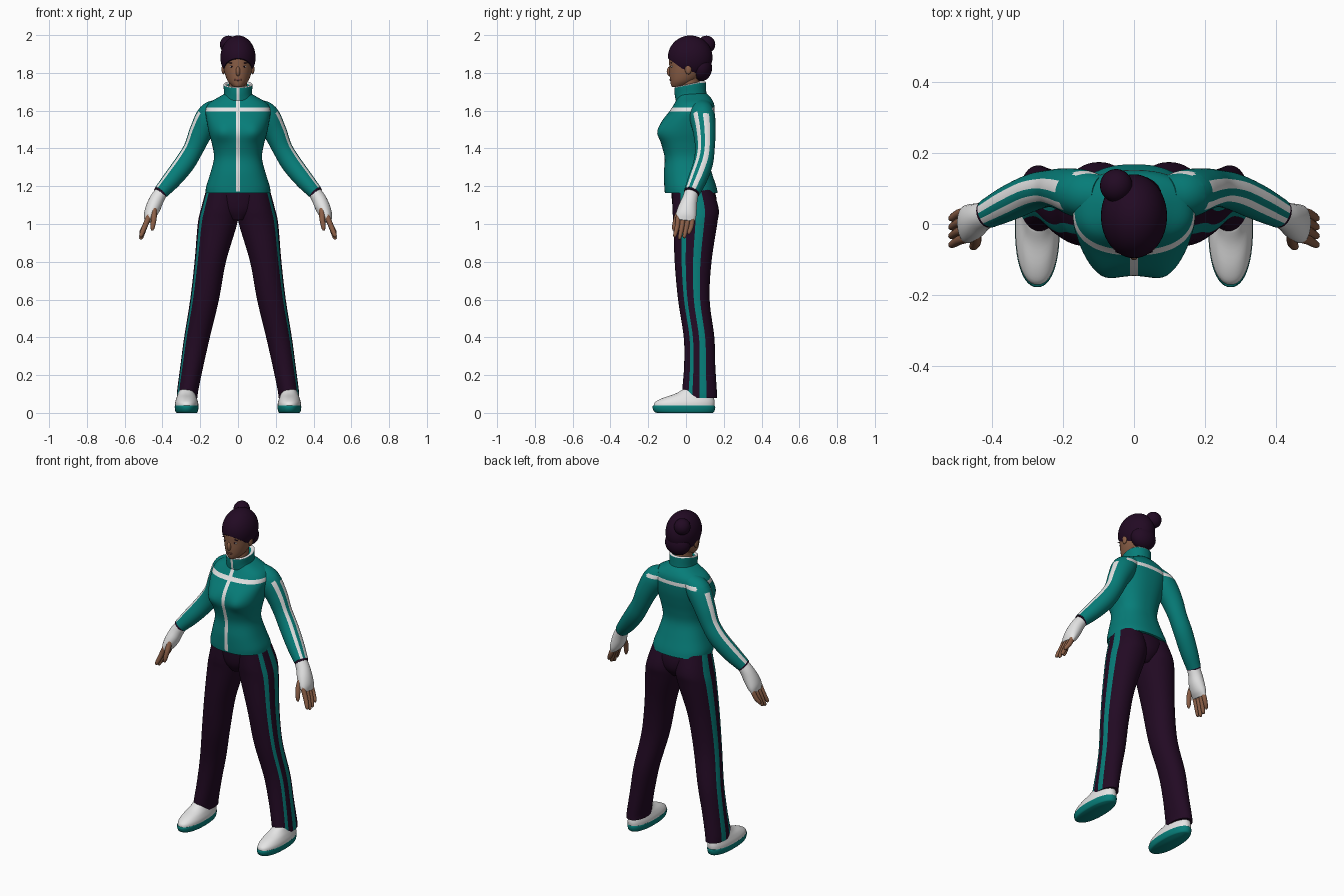
import bpy, bmesh, math
from mathutils import Vector, Matrix

cube = bpy.data.objects.get("Cube")
if cube:
    bpy.data.objects.remove(cube)


def material(name, *rgb):
    m = bpy.data.materials.new(name)
    m.use_nodes = True
    m.diffuse_color = (*rgb, 1)
    bsdf = m.node_tree.nodes["Principled BSDF"]
    bsdf.inputs["Base Color"].default_value = (*rgb, 1)
    bsdf.inputs["Roughness"].default_value = 0.8
    return m


TEAL = material("teal", 0.002, 0.205, 0.19)
PLUM = material("dark plum", 0.016, 0.003, 0.017)
WHITE = material("white", 0.78, 0.78, 0.78)
SKIN = material("brown skin", 0.26, 0.115, 0.063)
LIPS = material("lip brown", 0.15, 0.05, 0.04)


def finish(bm, name, mats, rule=None, mirror=False):
    """Turn a bmesh into a smooth object; rule(face centre) marks faces for slot 1."""
    bmesh.ops.recalc_face_normals(bm, faces=bm.faces)
    if rule:
        for f in bm.faces:
            if rule(f.calc_center_median()):
                f.material_index = 1
    mesh = bpy.data.meshes.new(name)
    bm.to_mesh(mesh)
    bm.free()
    obj = bpy.data.objects.new(name, mesh)
    bpy.context.collection.objects.link(obj)
    for m in mats:
        mesh.materials.append(m)
    if mirror:
        obj.modifiers.new("Mirror", "MIRROR").use_mirror_merge = False
    bpy.ops.object.select_all(action="DESELECT")
    obj.select_set(True)
    bpy.context.view_layer.objects.active = obj
    bpy.ops.object.shade_smooth_by_angle(angle=math.radians(50))
    return obj


def smooth_rings(rings, steps):
    """Catmull-Rom interpolation between rings."""
    pts = [Vector(r) for r in rings]
    pts = [pts[0] * 2 - pts[1]] + pts + [pts[-1] * 2 - pts[-2]]
    out = []
    for a, b, c, d in zip(pts, pts[1:], pts[2:], pts[3:]):
        for i in range(steps):
            t = i / steps
            out.append((b * 2 + (c - a) * t + (a * 2 - b * 5 + c * 4 - d) * t ** 2
                        + (b * 3 - a - c * 3 + d) * t ** 3) / 2)
    return out + [pts[-2]]


def loft(rings, steps=4, n=48, power=1.0, tilt=False, stripes=(), span=(0, 0)):
    """Skin elliptical rings (x, y, z, rx, ry); stripe columns get slot 1 over span."""
    rows = smooth_rings(rings, steps)
    bm = bmesh.new()
    grid = []
    for i, r in enumerate(rows):
        pos, u, v = Vector(r[:3]), Vector((1, 0, 0)), Vector((0, 1, 0))
        if tilt:
            t = Vector(rows[min(i + 1, len(rows) - 1)][:3]) - Vector(rows[max(i - 1, 0)][:3])
            t.normalize()
            v = (v - t * v.dot(t)).normalized()
            u = t.cross(v)
        ring = []
        for j in range(n):
            c, s = math.cos(math.tau * j / n), math.sin(math.tau * j / n)
            c = math.copysign(abs(c) ** power, c)
            s = math.copysign(abs(s) ** power, s)
            ring.append(bm.verts.new(pos + u * c * r[3] + v * s * r[4]))
        grid.append(ring)
    for a, b in zip(grid, grid[1:]):
        for j in range(n):
            k = (j + 1) % n
            f = bm.faces.new((a[j], a[k], b[k], b[j]))
            if j in stripes and span[0] < f.calc_center_median().z < span[1]:
                f.material_index = 1
    bm.faces.new(grid[0])
    bm.faces.new(grid[-1])
    return bm


def body(table, x=0.0):
    """Rows of (z, half width, front y, back y) to rings."""
    return [(x, (f + b) / 2, z, w, (b - f) / 2) for z, w, f, b in table]


def ball(centre, radii, segments=24):
    bm = bmesh.new()
    mat = Matrix.Translation(centre) @ Matrix.Diagonal((*radii, 1))
    bmesh.ops.create_uvsphere(bm, u_segments=segments, v_segments=segments // 2, radius=1, matrix=mat)
    return bm


def cut(bm, point, normal, remove=False):
    geom = bm.verts[:] + bm.edges[:] + bm.faces[:]
    bmesh.ops.bisect_plane(bm, geom=geom, plane_co=point, plane_no=normal, clear_inner=remove)


# Jacket body with chest band and zip stripe cut in
BAND = (1.596, 1.618)
jacket = loft(body([
    (1.165, .172, -.112, .168), (1.2, .168, -.115, .16), (1.27, .146, -.117, .137),
    (1.35, .127, -.113, .115), (1.42, .137, -.13, .122), (1.48, .153, -.145, .135),
    (1.54, .165, -.13, .147), (1.6, .172, -.085, .152), (1.64, .153, -.06, .147),
    (1.67, .105, -.045, .13), (1.69, .07, -.04, .11)]), power=0.84, n=64)
for v in jacket.verts:
    if v.co.y < 0:
        d = ((abs(v.co.x) - .09) / .05) ** 2 + ((v.co.z - 1.485) / .05) ** 2
        v.co.y -= .02 * math.exp(-d)
for x in (-.011, .011):
    cut(jacket, (x, 0, 0), (1, 0, 0))
for z in BAND:
    cut(jacket, (0, 0, z), (0, 0, 1))
finish(jacket, "jacket_body", [TEAL, WHITE],
       lambda c: BAND[0] < c.z < BAND[1] or (abs(c.x) < .011 and c.y < 0 and c.z > 1.17))

# Stand-up collar, lower at the front, with a thin white rim
collar = loft(body([(1.655, .082, -.055, .115), (1.69, .074, -.06, .108), (1.742, .077, -.062, .106),
                    (1.752, .075, -.06, .104), (1.754, .066, -.051, .095),
                    (1.735, .05, -.035, .075)]), power=0.95)
for x in (-.007, .007):
    cut(collar, (x, 0, 0), (1, 0, 0))
for f in collar.faces:
    c = f.calc_center_median()
    f.material_index = int(c.z > 1.746 or (abs(c.x) < .007 and c.y < -.05))
for v in collar.verts:
    if v.co.z > 1.68:
        v.co.z -= (v.co.z - 1.68) * .4 * max(0, min(1, (.08 - v.co.y) / .14))
finish(collar, "collar", [TEAL, WHITE])

# Sleeves with two stripes and the back band carried on, and dark cuffs
sleeves = loft([(.09, .08, 1.625, .045, .055), (.145, .085, 1.575, .07, .068), (.195, .097, 1.49, .062, .06),
                (.235, .1, 1.4, .053, .052), (.283, .09, 1.32, .054, .052), (.35, .06, 1.235, .049, .05),
                (.41, .03, 1.167, .039, .042)], tilt=True, steps=6,
               stripes=(42, 43, 44, 0, 1, 2, 3), span=(1.1, 1.59))
for z in BAND:
    cut(sleeves, (0, 0, z), (0, 0, 1))
finish(sleeves, "sleeves", [TEAL, WHITE],
       lambda c: BAND[0] < c.z < BAND[1] and c.y > .12 and c.x < .17, mirror=True)
finish(loft([(.404, .033, 1.173, .039, .042), (.415, .028, 1.16, .037, .04)], tilt=True, steps=1),
       "cuffs", [PLUM], mirror=True)

# Wrapped hands, fingers and thumbs
finish(loft([(.405, .03, 1.17, .034, .037), (.43, .02, 1.13, .038, .041), (.45, .008, 1.085, .039, .05),
             (.468, 0, 1.045, .032, .054), (.48, -.004, 1.015, .017, .049)], tilt=True, n=24),
       "hand_wraps", [WHITE], mirror=True)
for i, name in enumerate(("index", "middle", "ring", "little")):
    y = -.04 + .025 * i
    drop = (.93, .918, .925, .945)[i]
    finish(loft([(.468, y, 1.05, .014, .013), (.492, y - .006, .99, .014, .013),
                 (.512, y - .018, drop + .012, .011, .01), (.515, y - .02, drop, .004, .004)],
                tilt=True, n=12, steps=3), name + "_fingers", [SKIN], mirror=True)
finish(loft([(.445, -.025, 1.085, .016, .016), (.445, -.05, 1.035, .015, .014),
             (.452, -.063, .985, .012, .011), (.454, -.066, .965, .005, .005)],
            tilt=True, n=12, steps=3), "thumbs", [SKIN], mirror=True)

# Trouser legs with two side stripes, and the hips joining them
LEGS = [(1.19, .082, .084, -.07, .14), (1.08, .096, .1, -.072, .173), (1.0, .109, .104, -.066, .165),
        (.8, .147, .083, -.06, .135), (.6, .177, .076, -.042, .125), (.4, .217, .068, -.012, .15),
        (.25, .244, .061, -.01, .155), (.12, .266, .056, -.02, .163), (.08, .269, .055, -.02, .165)]
finish(loft([(x, (f + b) / 2, z, w, (b - f) / 2) for z, x, w, f, b in LEGS], steps=6, power=0.95,
            stripes=(43, 44, 0, 1, 2), span=(0, 1.2)),
       "trouser_legs", [PLUM, TEAL], mirror=True)
finish(loft(body([(1.2, .155, -.078, .145), (1.13, .15, -.075, .162), (1.07, .115, -.066, .155),
                  (1.02, .05, -.04, .115)])), "trouser_hips", [PLUM])

# Shoes: white uppers on teal soles
finish(loft(body([(.03, .062, -.172, .15), (.055, .061, -.165, .152), (.078, .054, -.125, .148),
                  (.1, .046, -.06, .142), (.125, .04, -.015, .13)], x=.272), power=0.9),
       "shoe_uppers", [WHITE], mirror=True)
finish(loft(body([(0, .054, -.155, .142), (.008, .06, -.17, .15), (.03, .063, -.178, .155),
                  (.038, .062, -.174, .152)], x=.272), power=0.9, steps=2),
       "shoe_soles", [TEAL], mirror=True)

# Neck and head
finish(loft(body([(1.66, .055, -.03, .085), (1.74, .048, -.03, .07), (1.8, .05, -.025, .08)])),
       "neck", [SKIN])
finish(loft(body([(1.724, .02, -.07, -.015), (1.732, .032, -.078, .01), (1.755, .053, -.083, .05),
                  (1.79, .068, -.087, .09), (1.83, .077, -.088, .11), (1.88, .081, -.09, .12),
                  (1.93, .07, -.08, .11), (1.965, .04, -.04, .07)])), "head", [SKIN])
finish(ball((0, -.086, 1.808), (.012, .016, .026), 16), "nose", [SKIN])
finish(ball((.078, .012, 1.82), (.009, .018, .028), 16), "ears", [SKIN], mirror=True)
finish(ball((.033, -.0745, 1.833), (.012, .006, .004), 16), "eyes", [WHITE], mirror=True)
finish(ball((.033, -.078, 1.833), (.005, .004, .004), 12), "irises", [PLUM], mirror=True)
finish(ball((.035, -.078, 1.853), (.019, .004, .0025), 16), "eyebrows", [PLUM], mirror=True)
finish(ball((0, -.079, 1.764), (.02, .008, .007), 16), "lips", [LIPS])

# Swept-back hair cut along a slanted hairline, with a full nape and a bun
hair = ball((0, .022, 1.882), (.093, .118, .116), 48)
cut(hair, (0, -.1, 1.88), (0, .58, .81), remove=True)
bmesh.ops.holes_fill(hair, edges=[e for e in hair.edges if e.is_boundary])
finish(hair, "hair", [PLUM])
finish(ball((0, .08, 1.826), (.078, .058, .07)), "hair_nape", [PLUM])
finish(ball((-.05, .108, 1.95), (.046, .047, .047)), "hair_bun", [PLUM])
